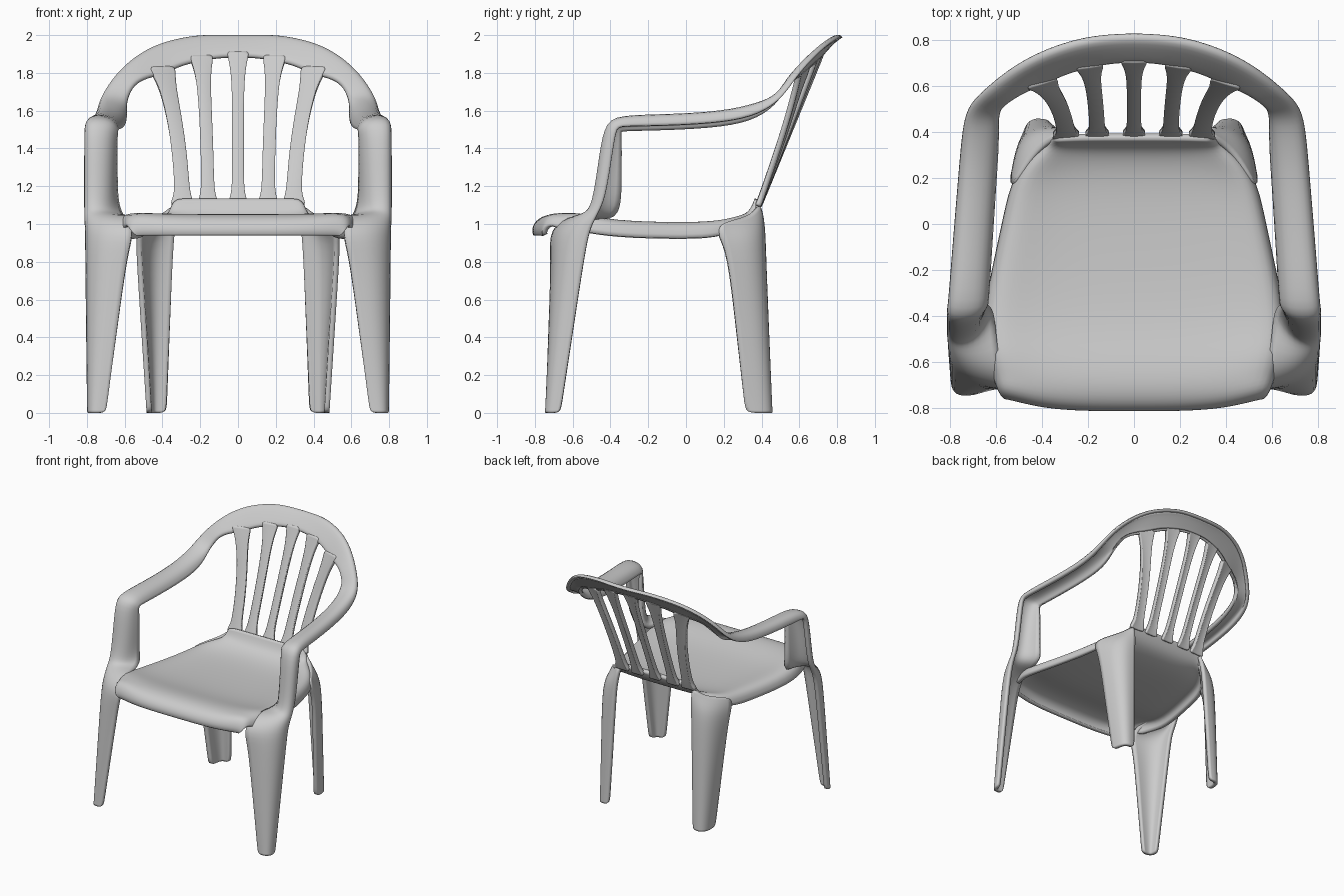
import bpy

def sheet(name, rows, thickness=0.03, mirror=False, levels=2):
    """Smooth moulded sheet lofted through rows of points."""
    n = len(rows[0])
    verts = [p for r in rows for p in r]
    faces = [(i * n + j, i * n + j + 1, (i + 1) * n + j + 1, (i + 1) * n + j)
             for i in range(len(rows) - 1) for j in range(n - 1)]
    me = bpy.data.meshes.new(name)
    me.from_pydata(verts, [], faces)
    ob = bpy.data.objects.new(name, me)
    bpy.context.collection.objects.link(ob)
    if mirror:
        m = ob.modifiers.new("mirror", 'MIRROR')
        m.use_clip = True
        m.merge_threshold = 0.002
    s = ob.modifiers.new("smooth", 'SUBSURF')
    s.levels = s.render_levels = levels
    t = ob.modifiers.new("thickness", 'SOLIDIFY')
    t.thickness = thickness
    t.offset = 0
    for p in me.polygons:
        p.use_smooth = True
    return ob

def back_y(x, z):
    """Reclined backrest surface, wrapping more towards the top."""
    wrap = 0.05 + 0.33 * min(1, max(0, (z - 1.12) / 0.6))
    return 0.39 + 0.41 * (z - 1.12) - wrap * x * x

def mix(a, b, t):
    """Blend two rows of points."""
    return [tuple(p + (q - p) * t for p, q in zip(u, v)) for u, v in zip(a, b)]

# Seat: y, z, half width, side skirt drop, bow of the row
seat_rows = [
    (-0.795, 0.945, 0.53, 0.0, 0.05), (-0.805, 0.97, 0.55, 0.01, 0.05),
    (-0.78, 1.02, 0.57, 0.04, 0.06), (-0.70, 1.045, 0.595, 0.08, 0.05),
    (-0.58, 1.03, 0.625, 0.09, 0.02), (-0.40, 0.985, 0.64, 0.08, 0),
    (0.0, 0.975, 0.55, 0.08, 0), (0.18, 0.985, 0.515, 0.08, 0),
    (0.28, 1.01, 0.44, 0.06, 0), (0.345, 1.05, 0.36, 0.04, 0),
    (0.38, 1.13, 0.325, 0.02, -0.005)]
rows = []
for y, z, hw, drop, bow in seat_rows:
    row = []
    for k in range(-4, 5):
        u = k / 4
        row.append((u * hw, y + bow * u ** 4, z + 0.03 * u ** 4 * (z < 1.04 and y > -0.79)))
    x, ye, ze = row[-1]
    e = (hw + 0.01, ye, ze - drop - 0.005)
    rows.append([(-e[0], e[1], e[2])] + row + [e])
sheet("seat", rows, 0.028)

# Front leg, arm and back rim as one continuous channel:
# outer flange, outer corner, inner corner, inner flange
foot = [(.785, -.665, 0), (.78, -.72, 0), (.75, -.735, 0), (.70, -.73, 0)]
knee = [(.795, -.535, .85), (.79, -.62, .85), (.71, -.69, .85), (.585, -.70, .85)]
frame = [mix(foot, knee, t) for t in (0, .06, .55, 1)]
frame += [
    [(.795, -.51, .97), (.79, -.59, .97), (.70, -.675, .97), (.55, -.715, .96)],
    [(.80, -.48, 1.03), (.795, -.54, 1.03), (.70, -.59, 1.04), (.59, -.60, 1.05)],
    [(.80, -.46, 1.07), (.797, -.51, 1.06), (.71, -.51, 1.06), (.61, -.38, 1.02)]]
# Arm post: outer flange y, front y, z
for yo, yf, z in ((-.43, -.485, 1.13), (-.40, -.46, 1.3), (-.37, -.43, 1.51)):
    frame.append([(.80, yo, z), (.80, yf, z + .01), (.685, yf + .01, z + .01), (.65, -.345, z - .02)])
# Arm: y, outer x, inner x, top z
for y, xo, xi, z in ((-.36, .79, .645, 1.572), (-.1, .77, .63, 1.575),
                     (.2, .745, .61, 1.592), (.38, .73, .598, 1.635)):
    frame.append([(xo + .005, y + .01, z - .055), (xo, y, z), (xi + .02, y, z - .015), (xi, y, z - .075)])
# Rim: outer x, z and inner x, z
for xo, zo, xi, zi in ((.715, 1.68, .605, 1.655), (.645, 1.79, .56, 1.745), (.54, 1.89, .49, 1.78),
                       (.42, 1.955, .40, 1.80), (.30, 1.985, .30, 1.85), (.20, 2.0, .20, 1.87),
                       (.10, 2.0, .10, 1.89), (0, 2.0, 0, 1.89)):
    yo, yi = back_y(xo, zo) + .055, back_y(xi, zi)
    frame.append([(xo, yo + .012, zo - .02), (xo, yo, zo), (xi, yi, zi), (xi, yi + .015, zi + .005)])
sheet("front_legs_arms_and_back_rim", frame, 0.028, mirror=True)

# Rear legs: curved sheets wrapping the rear corners
foot = [(.47, .315, 0), (.47, .41, 0), (.44, .45, 0), (.38, .44, 0)]
knee = [(.525, .22, .85), (.505, .34, .85), (.44, .41, .85), (.345, .41, .85)]
rear = [mix(foot, knee, t) for t in (0, .06, .55, 1)]
rear += [
    [(.525, .17, .94), (.49, .32, .95), (.42, .395, .97), (.335, .405, 1.0)],
    [(.515, .17, 1.0), (.45, .28, 1.02), (.38, .35, 1.05), (.315, .385, 1.12)]]
sheet("rear_legs", rear, 0.028, mirror=True)

# Back slats: bottom x, top x, top z, half width
def slat(name, xb, xt, top, w):
    rows = []
    for t, flare in ((0, .03), (.05, .012), (.12, 0), (.35, 0), (.6, 0), (.8, .003), (.92, .015), (1, .035)):
        z = 1.095 + t * (top - 1.095)
        c = xb + (xt - xb) * t * t
        hw = w + flare
        rows.append([(c + s * hw, back_y(c + s * hw, z) + .008 * abs(s), z) for s in (-1, -.4, .4, 1)])
    sheet(name, rows, 0.03)

slat("back_slat_centre", 0, 0, 1.91, .027)
for side, label in ((-1, "left"), (1, "right")):
    slat("back_slat_inner_" + label, side * .16, side * .195, 1.89, .03)
    slat("back_slat_outer_" + label, side * .295, side * .405, 1.83, .036)
